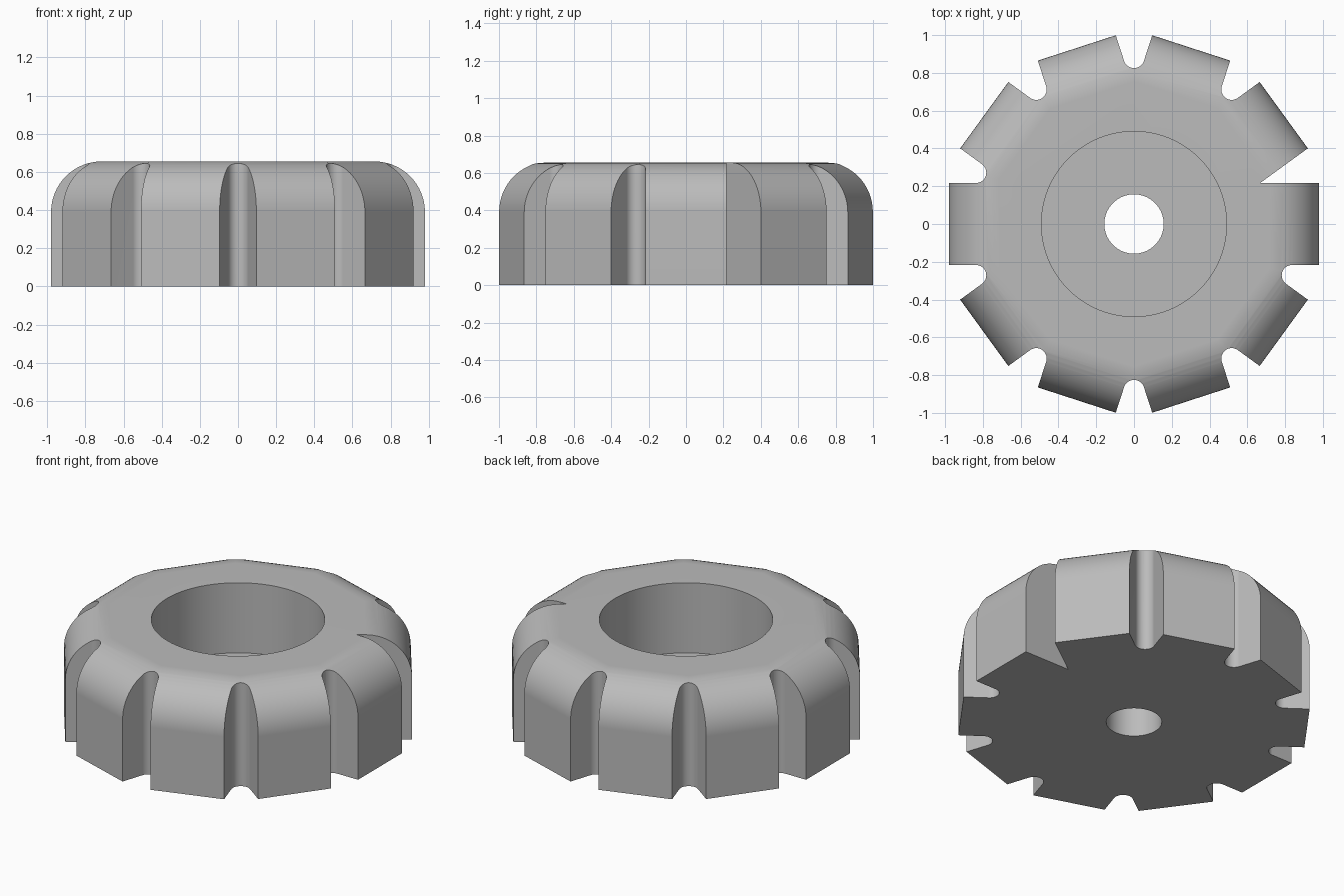
import bpy, bmesh, math
from mathutils import Matrix

if "Cube" in bpy.data.objects:
    bpy.data.objects.remove(bpy.data.objects["Cube"])

SIDES, APOTHEM, HEIGHT, FILLET = 10, 0.98, 0.655, 0.265
STEP = 2 * math.pi / SIDES
HALF = 0.217                      # half width of each flat tooth


def loft(bm, rings):
    """Skin a closed solid through matching rings of points."""
    vs = [[bm.verts.new(p) for p in r] for r in rings]
    n = len(vs[0])
    for a, b in zip(vs, vs[1:]):
        for i in range(n):
            j = (i + 1) % n
            bm.faces.new((a[i], a[j], b[j], b[i]))
    bm.faces.new(vs[0][::-1])
    bm.faces.new(vs[-1])


def ring(n, radius, z, start=0.0):
    return [(radius * math.cos(start + 2 * math.pi * i / n),
             radius * math.sin(start + 2 * math.pi * i / n), z) for i in range(n)]


def make(name, bm):
    bmesh.ops.recalc_face_normals(bm, faces=bm.faces[:])
    me = bpy.data.meshes.new(name)
    bm.to_mesh(me)
    bm.free()
    ob = bpy.data.objects.new(name, me)
    bpy.context.collection.objects.link(ob)
    return ob


# Ten-sided body with a rounded top edge
bm = bmesh.new()
levels = [(APOTHEM, 0.0)]
for k in range(17):
    t = math.pi / 2 * k / 16
    levels.append((APOTHEM - FILLET * (1 - math.cos(t)), HEIGHT - FILLET * (1 - math.sin(t))))
loft(bm, [ring(SIDES, a / math.cos(STEP / 2), z, STEP / 2) for a, z in levels])
body = make("cutter_body", bm)

# Notches at the corners: nine with a round root, one with a sharp root
bm = bmesh.new()
apex = HALF / math.sin(STEP / 2)
root = 0.055
centre = apex + root / math.sin(STEP / 2)
outer = 1.3
wide = (outer - apex) * math.tan(STEP / 2)
for i in range(SIDES):
    if i == 0:
        arc = [(apex, 0.0)]
    else:
        span = math.pi / 2 - STEP / 2
        arc = []
        for k in range(17):
            t = math.pi + span - 2 * span * k / 16
            arc.append((centre + root * math.cos(t), root * math.sin(t)))
    profile = [(outer, wide), (outer, -wide)] + arc
    rot = Matrix.Rotation(STEP * (i + 0.5), 3, 'Z')
    loft(bm, [[rot @ Matrix.Translation((x, y, z)).to_translation() for x, y in profile]
              for z in (-0.2, 0.9)])
notches = make("notch_cutter", bm)

# Wide top bore stepping down to a narrow through hole
bm = bmesh.new()
loft(bm, [ring(96, r, z) for r, z in ((0.157, -0.2), (0.157, 0.218), (0.49, 0.218), (0.49, 0.9))])
bore = make("bore_cutter", bm)

bpy.context.view_layer.objects.active = body
body.select_set(True)
for tool in (notches, bore):
    tool.hide_render = True
    mod = body.modifiers.new("cut", 'BOOLEAN')
    mod.operation, mod.solver, mod.object = 'DIFFERENCE', 'EXACT', tool
    bpy.ops.object.modifier_apply(modifier=mod.name)
    bpy.data.objects.remove(tool)

# Finish: one grey, smooth curves with sharp edges
grey = bpy.data.materials.new("grey metal")
grey.diffuse_color = (0.5, 0.5, 0.5, 1)
grey.use_nodes = True
grey.node_tree.nodes["Principled BSDF"].inputs["Base Color"].default_value = grey.diffuse_color
body.data.materials.clear()
body.data.materials.append(grey)
for p in body.data.polygons:
    p.material_index = 0
bpy.ops.object.shade_smooth_by_angle(angle=math.radians(30))
weighted = body.modifiers.new("even_shading", 'WEIGHTED_NORMAL')
weighted.keep_sharp = True
